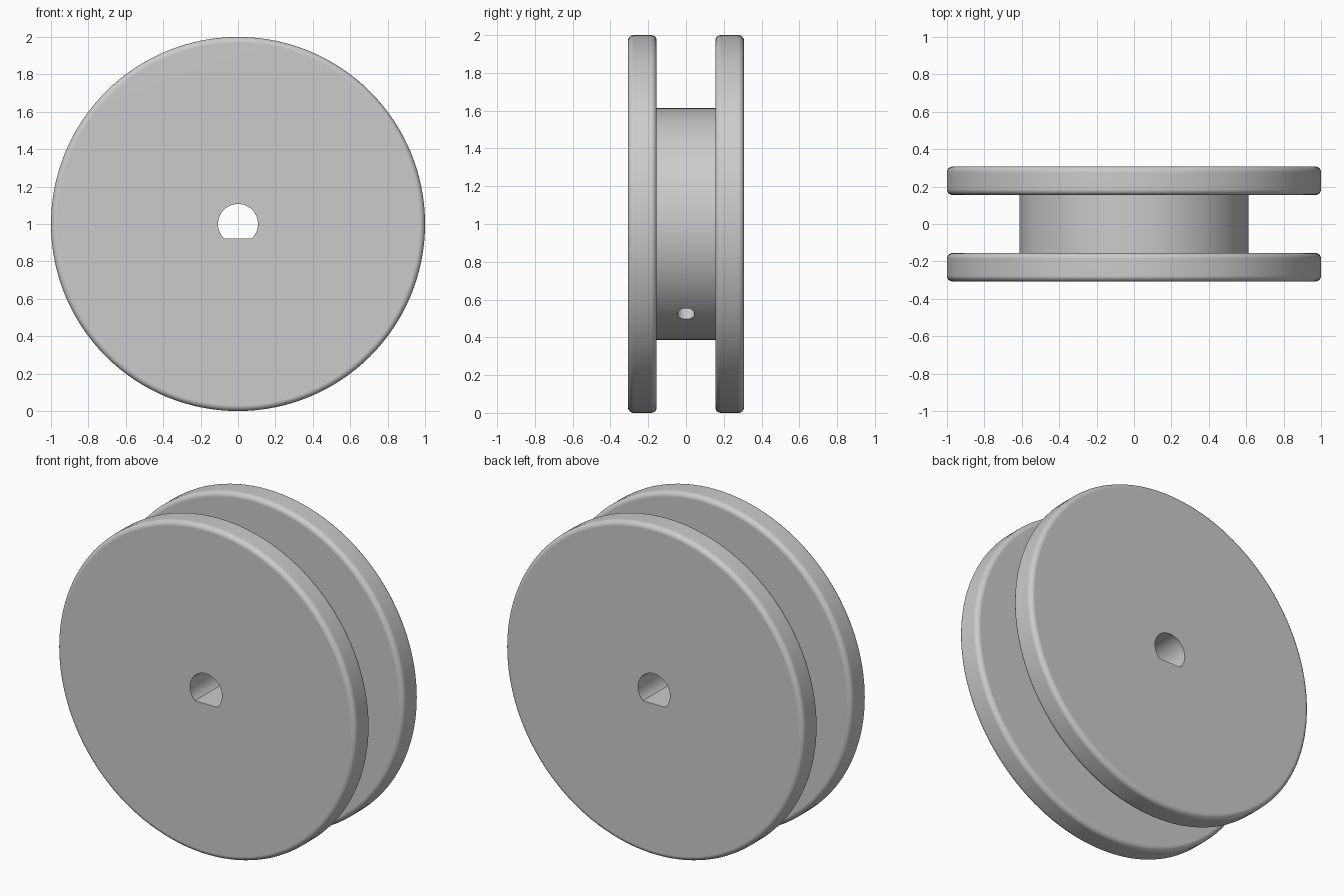
import bpy, bmesh
from math import sin, cos, pi, radians, asin
from mathutils import Vector, Matrix

if "Cube" in bpy.data.objects:
    bpy.data.objects.remove(bpy.data.objects["Cube"])

RIM, HUB = 1.0, 0.613          # flange and hub radii
OUTER, INNER = 0.307, 0.155    # flange faces along y
FILLET = 0.03
BORE, FLAT = 0.107, -0.077     # D-shaped bore radius and height of its flat
CENTRE = Vector((0, 0, 1))

grey = bpy.data.materials.new("plain_grey")
grey.use_nodes = True
colour = (0.6, 0.6, 0.6, 1)
grey.diffuse_color = colour
grey.node_tree.nodes["Principled BSDF"].inputs["Base Color"].default_value = colour


def make_object(name, bm):
    bmesh.ops.recalc_face_normals(bm, faces=bm.faces)
    mesh = bpy.data.meshes.new(name)
    bm.to_mesh(mesh)
    bm.free()
    obj = bpy.data.objects.new(name, mesh)
    bpy.context.collection.objects.link(obj)
    mesh.materials.append(grey)
    return obj


def rounded_corner(y, side, steps=6):
    """Quarter arc at the rim; side is -1 for a face towards -y."""
    arc = [(RIM - FILLET * (1 - sin(a)), y - side * FILLET * (1 - cos(a)))
           for a in (i * pi / 2 / steps for i in range(steps + 1))]
    return arc if side < 0 else arc[::-1]


# Spool body: one lathed profile with two round-edged flanges and a hub
profile = [(0, -OUTER)] + rounded_corner(-OUTER, -1) + rounded_corner(-INNER, 1)
profile += [(HUB, -INNER), (HUB, INNER)]
profile += rounded_corner(INNER, -1) + rounded_corner(OUTER, 1) + [(0, OUTER)]
bm = bmesh.new()
verts = [bm.verts.new((r, y, 1)) for r, y in profile]
edges = [bm.edges.new(pair) for pair in zip(verts, verts[1:])]
bmesh.ops.spin(bm, geom=verts + edges, cent=CENTRE, axis=(0, 1, 0),
               angle=2 * pi, steps=128, use_duplicate=False)
bmesh.ops.remove_doubles(bm, verts=bm.verts, dist=1e-5)
spool = make_object("spool", bm)

# D-shaped axle bore, cut right through
bm = bmesh.new()
start = asin(FLAT / BORE)
sweep = pi - 2 * start
ring = [bm.verts.new((BORE * cos(start + sweep * i / 48), -0.5,
                      1 + BORE * sin(start + sweep * i / 48))) for i in range(49)]
face = bm.faces.new(ring)
extruded = bmesh.ops.extrude_face_region(bm, geom=[face])["geom"]
bmesh.ops.translate(bm, vec=(0, 1, 0),
                    verts=[g for g in extruded if isinstance(g, bmesh.types.BMVert)])
bore_cutter = make_object("bore_cutter", bm)

# Small radial hole through the hub wall, low on the left
direction = Vector((cos(radians(51)), 0, -sin(radians(51))))
bm = bmesh.new()
bmesh.ops.create_cone(
    bm, cap_ends=True, segments=32, radius1=0.046, radius2=0.046, depth=0.7,
    matrix=Matrix.Translation(CENTRE + direction * 0.4)
    @ direction.to_track_quat('Z', 'Y').to_matrix().to_4x4())
hole_cutter = make_object("hole_cutter", bm)

bpy.ops.object.select_all(action='DESELECT')
bpy.context.view_layer.objects.active = spool
spool.select_set(True)
for cutter in (bore_cutter, hole_cutter):
    cut = spool.modifiers.new(cutter.name, 'BOOLEAN')
    cut.operation, cut.solver, cut.object = 'DIFFERENCE', 'EXACT', cutter
    bpy.ops.object.modifier_apply(modifier=cut.name)
    bpy.data.objects.remove(cutter)

# Smooth curved walls, crisp bore edges, flat flange faces
bpy.ops.object.shade_smooth_by_angle(angle=radians(30))
weighted = spool.modifiers.new("flat_faces", 'WEIGHTED_NORMAL')
weighted.keep_sharp = True
